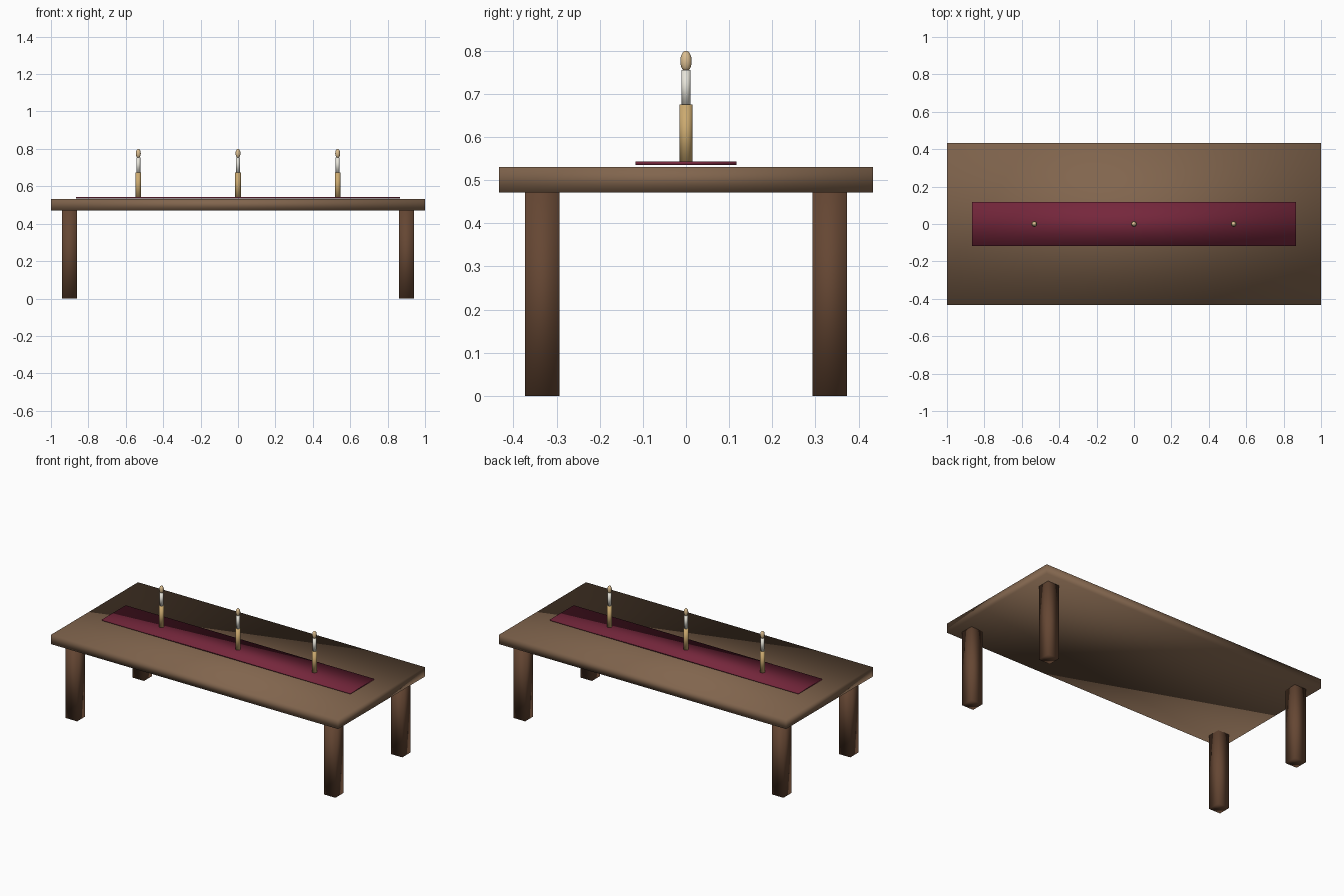
import bpy

if "Cube" in bpy.data.objects:
    bpy.data.objects.remove(bpy.data.objects["Cube"])


def material(name, rgb):
    m = bpy.data.materials.new(name)
    m.diffuse_color = (*rgb, 1)
    m.use_nodes = True
    m.node_tree.nodes["Principled BSDF"].inputs["Base Color"].default_value = m.diffuse_color
    return m


TOP = material("walnut", (0.22, 0.13, 0.075))
LEG = material("dark_walnut", (0.13, 0.062, 0.033))
CLOTH = material("burgundy_cloth", (0.18, 0.02, 0.045))
BRASS = material("brass", (0.60, 0.40, 0.16))
WAX = material("wax", (0.80, 0.78, 0.70))
FLAME = material("flame", (0.72, 0.52, 0.28))


def finish(name, mat):
    ob = bpy.context.object
    ob.name = name
    ob.data.materials.append(mat)
    bpy.ops.object.shade_smooth()
    return ob


def box(name, x, y, z0, z1, sx, sy, mat):
    bpy.ops.mesh.primitive_cube_add(size=1, location=(x, y, (z0 + z1) / 2))
    bpy.context.object.scale = (sx, sy, z1 - z0)
    bpy.ops.object.transform_apply(location=False, rotation=False, scale=True)
    return finish(name, mat)


def cylinder(name, x, z0, z1, r, mat):
    bpy.ops.mesh.primitive_cylinder_add(vertices=16, radius=r, depth=z1 - z0,
                                        location=(x, 0, (z0 + z1) / 2))
    return finish(name, mat)


# Table top and cloth runner (hovering slightly above the wood)
box("table_top", 0, 0, 0.472, 0.531, 2.0, 0.866, TOP)
box("table_runner", 0, 0, 0.535, 0.543, 1.73, 0.234, CLOTH)

# Four square legs
for sx, side in ((-1, "left"), (1, "right")):
    for sy, end in ((-1, "front"), (1, "back")):
        box(f"{end}_{side}_leg", sx * 0.90, sy * 0.333, 0, 0.472, 0.08, 0.08, LEG)

# Three candles in holders
for x, place in ((-0.533, "left"), (0, "middle"), (0.533, "right")):
    cylinder(f"{place}_candle_holder", x, 0.541, 0.675, 0.0155, BRASS)
    cylinder(f"{place}_candle", x, 0.675, 0.755, 0.0107, WAX)
    bpy.ops.mesh.primitive_uv_sphere_add(segments=16, ring_count=10, radius=1,
                                         location=(x, 0, 0.776))
    bpy.context.object.scale = (0.0133, 0.0133, 0.024)
    bpy.ops.object.transform_apply(location=False, rotation=False, scale=True)
    finish(f"{place}_flame", FLAME)
